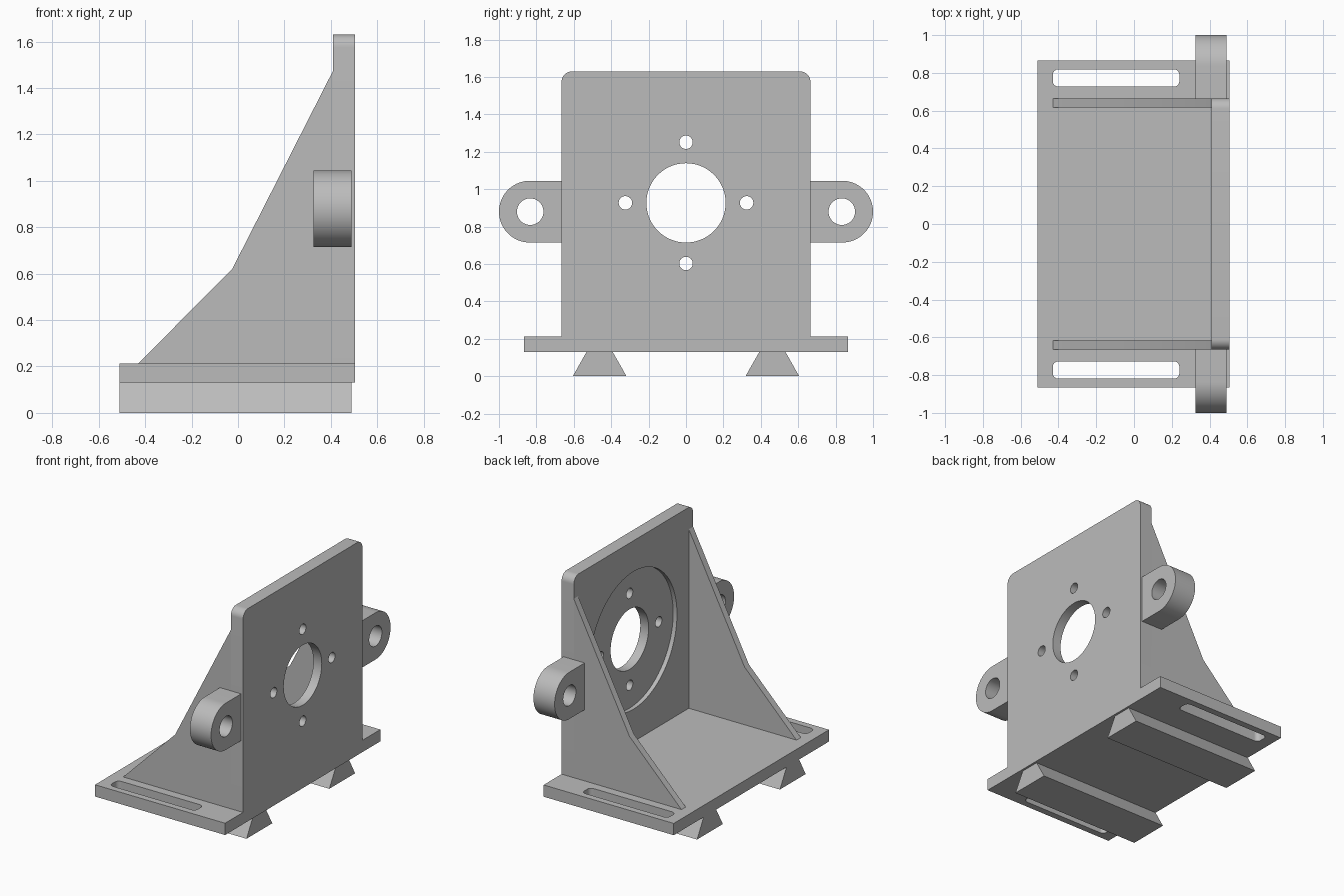
import bpy, bmesh
from math import sin, cos, pi, radians
from mathutils import Vector

cube = bpy.data.objects.get("Cube")
if cube:
    bpy.data.objects.remove(cube, do_unlink=True)

GREY = (0.5, 0.5, 0.5, 1)
metal = bpy.data.materials.new("light grey metal")
metal.use_nodes = True
metal.diffuse_color = GREY
metal.node_tree.nodes["Principled BSDF"].inputs["Base Color"].default_value = GREY


def arc(cx, cy, r, start=0, end=360, steps=48):
    """Points on an arc, both ends included unless it is a full circle."""
    count = steps if end - start == 360 else steps + 1
    angles = [radians(start + (end - start) * i / steps) for i in range(count)]
    return [(cx + r * cos(a), cy + r * sin(a)) for a in angles]


def round_rect(x0, x1, y0, y1, r):
    return (arc(x1 - r, y1 - r, r, 0, 90, 8) + arc(x0 + r, y1 - r, r, 90, 180, 8)
            + arc(x0 + r, y0 + r, r, 180, 270, 8) + arc(x1 - r, y0 + r, r, 270, 360, 8))


def prism(name, profile, axis, low, high):
    """Extrude a flat profile along an axis; the profile uses the other two axes in order."""
    place = {"x": lambda p: Vector((low, p[0], p[1])),
             "y": lambda p: Vector((p[0], low, p[1])),
             "z": lambda p: Vector((p[0], p[1], low))}[axis]
    step = Vector([(high - low) * (axis == a) for a in "xyz"])
    bm = bmesh.new()
    face = bm.faces.new([bm.verts.new(place(p)) for p in profile])
    grown = bmesh.ops.extrude_face_region(bm, geom=[face])["geom"]
    bmesh.ops.translate(bm, vec=step, verts=[v for v in grown if isinstance(v, bmesh.types.BMVert)])
    bmesh.ops.recalc_face_normals(bm, faces=bm.faces[:])
    mesh = bpy.data.meshes.new(name)
    bm.to_mesh(mesh)
    bm.free()
    mesh.materials.append(metal)
    obj = bpy.data.objects.new(name, mesh)
    bpy.context.collection.objects.link(obj)
    return obj


def finish(obj, cutters=()):
    """Cut the openings, remove the cutters and smooth the rounded faces."""
    bpy.ops.object.select_all(action="DESELECT")
    obj.select_set(True)
    bpy.context.view_layer.objects.active = obj
    for cutter in cutters:
        cutter.hide_render = True
        mod = obj.modifiers.new("opening", "BOOLEAN")
        mod.operation, mod.solver, mod.object = "DIFFERENCE", "EXACT", cutter
        bpy.ops.object.modifier_apply(modifier=mod.name)
        bpy.data.objects.remove(cutter, do_unlink=True)
    bpy.ops.object.shade_smooth_by_angle(angle=radians(30))


# Base plate with a long adjustment slot on each side
plate = prism("base_plate", [(-0.51, -0.865), (0.505, -0.865), (0.505, 0.865), (-0.51, 0.865)],
              "z", 0.13, 0.213)
slots = [prism("slot_cutter", round_rect(-0.43, 0.24, y - 0.046, y + 0.046, 0.03), "z", 0, 0.4)
         for y in (-0.773, 0.773)]
finish(plate, slots)

# Upright motor wall: centre bore, four bolt holes, shallow round recess inside
HUB = 0.927
wall_profile = ([(-0.665, 0.213), (0.665, 0.213)] + arc(0.61, 1.575, 0.055, 0, 90, 10)
                + arc(-0.61, 1.575, 0.055, 90, 180, 10))
wall = prism("motor_wall", wall_profile, "x", 0.41, 0.505)
cutters = [prism("recess_cutter", arc(0, HUB, 0.485, steps=96), "x", 0.3, 0.44),
           prism("bore_cutter", arc(0, HUB, 0.212, steps=64), "x", 0.2, 0.7)]
for i in range(4):
    y, z = 0.324 * cos(i * pi / 2), HUB + 0.324 * sin(i * pi / 2)
    cutters.append(prism("bolt_cutter", arc(y, z, 0.036, steps=32), "x", 0.2, 0.7))
finish(wall, cutters)

# Mirrored side parts
for side, word in ((1, "back"), (-1, "front")):
    # Bent gusset rib
    rib = prism(word + "_rib", [(-0.43, 0.213), (0.41, 0.213), (0.41, 1.475), (-0.025, 0.62)],
                "y", side * 0.617, side * 0.665)
    finish(rib)

    # Rounded mounting lug with a hole
    outline = [(0.665, 0.715)] + arc(0.835, 0.88, 0.165, -90, 90, 32) + [(0.665, 1.045)]
    lug = prism(word + "_lug", [(side * y, z) for y, z in outline], "x", 0.325, 0.49)
    finish(lug, [prism("lug_cutter", arc(side * 0.833, 0.88, 0.071), "x", 0.2, 0.7)])

    # Dovetail rail under the plate
    tail = [(0.318, 0), (0.605, 0), (0.532, 0.13), (0.392, 0.13)]
    finish(prism(word + "_dovetail_rail", [(side * y, z) for y, z in tail], "x", -0.51, 0.49))
